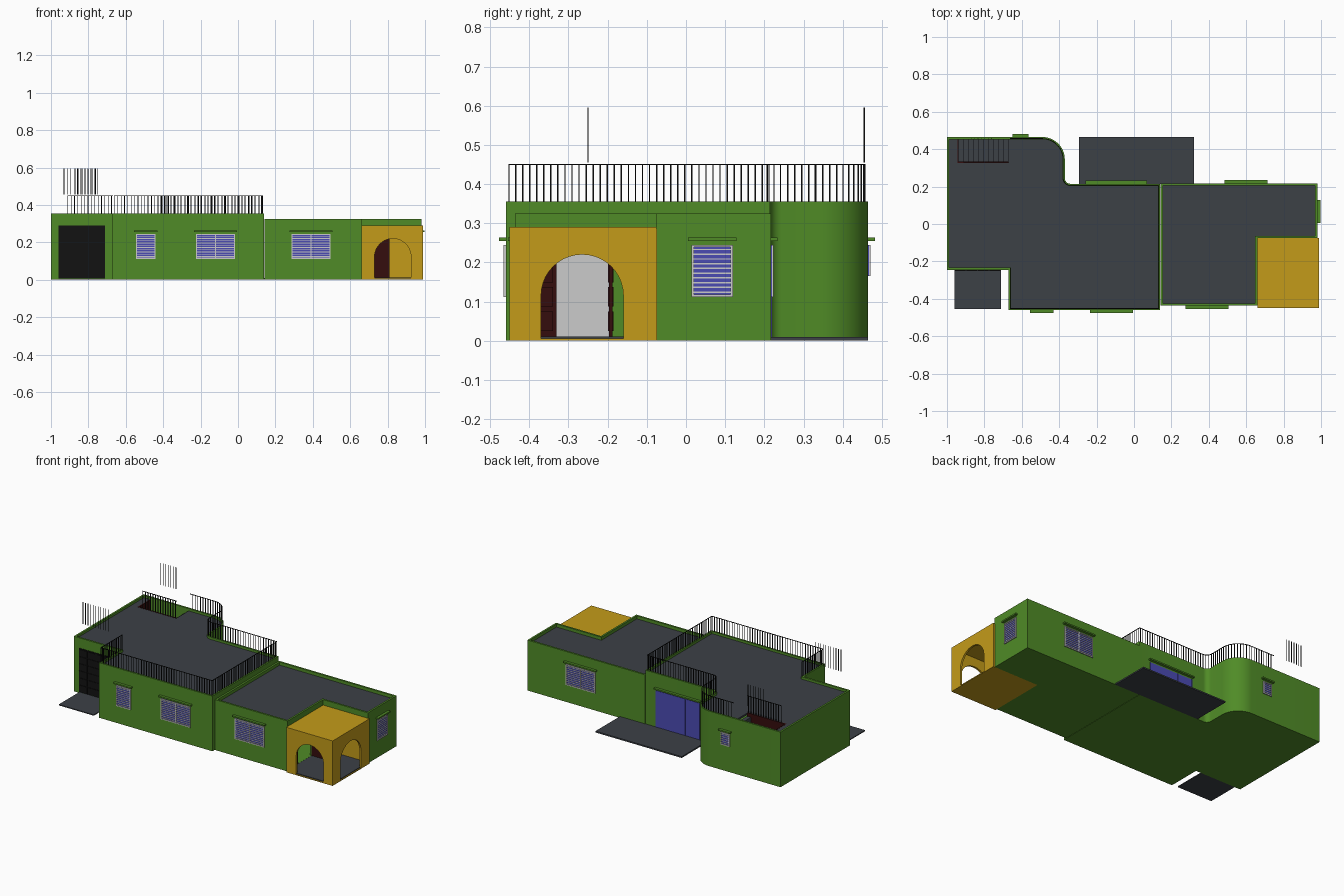
import bpy, bmesh, math
from mathutils import Matrix, Vector

if "Cube" in bpy.data.objects:
    bpy.data.objects.remove(bpy.data.objects["Cube"])


def mat(name, rgb):
    m = bpy.data.materials.new(name)
    m.diffuse_color = (*rgb, 1)
    m.use_nodes = True
    m.node_tree.nodes["Principled BSDF"].inputs["Base Color"].default_value = m.diffuse_color
    return m


GREEN = mat("green_paint", (0.08, 0.26, 0.02))
YELLOW = mat("yellow_paint", (0.55, 0.33, 0.01))
SLATE = mat("slate", (0.045, 0.052, 0.062))
GLASS = mat("blue_glass", (0.07, 0.07, 0.45))
BLACK = mat("black_iron", (0.006, 0.006, 0.006))
RED = mat("dark_red_wood", (0.035, 0.004, 0.004))


def finish(name, bm, m=None, smooth=False):
    bmesh.ops.recalc_face_normals(bm, faces=bm.faces)
    me = bpy.data.meshes.new(name)
    bm.to_mesh(me)
    bm.free()
    ob = bpy.data.objects.new(name, me)
    bpy.context.collection.objects.link(ob)
    if m:
        me.materials.append(m)
    if smooth:
        bpy.ops.object.select_all(action='DESELECT')
        ob.select_set(True)
        bpy.context.view_layer.objects.active = ob
        bpy.ops.object.shade_smooth_by_angle()
    return ob


def boxes(name, spans, m=None, mx=Matrix()):
    bm = bmesh.new()
    for x0, x1, y0, y1, z0, z1 in spans:
        t = Matrix.Translation(((x0 + x1) / 2, (y0 + y1) / 2, (z0 + z1) / 2))
        s = Matrix.Diagonal((x1 - x0, y1 - y0, z1 - z0, 1))
        bmesh.ops.create_cube(bm, size=1, matrix=mx @ t @ s)
    return finish(name, bm, m)


def prism(name, pts, depth, m, mx=Matrix()):
    bm = bmesh.new()
    f = bm.faces.new([bm.verts.new((x, y, 0)) for x, y in pts])
    r = bmesh.ops.extrude_face_region(bm, geom=[f])
    bmesh.ops.translate(bm, vec=(0, 0, depth),
                        verts=[v for v in r["geom"] if isinstance(v, bmesh.types.BMVert)])
    bm.transform(mx)
    return finish(name, bm, m)


def offset(pts, d):
    # inward offset of a counter-clockwise outline
    out = []
    for i, p in enumerate(pts):
        p, a, b = Vector(p), Vector(pts[i - 1]), Vector(pts[(i + 1) % len(pts)])
        u, v = (p - a).normalized(), (b - p).normalized()
        n, k = Vector((-u.y, u.x)), Vector((-v.y, v.x))
        out.append(tuple(p + (n + k) * d / (1 + n.dot(k))))
    return out


def ring_wall(name, pts, h, t, m):
    bm = bmesh.new()
    loops = [[bm.verts.new((x, y, z)) for x, y in q]
             for q, z in ((pts, 0), (pts, h), (offset(pts, t), h), (offset(pts, t), 0))]
    n = len(pts)
    for a, b in zip(loops, loops[1:] + loops[:1]):
        for i in range(n):
            bm.faces.new((a[i], a[(i + 1) % n], b[(i + 1) % n], b[i]))
    return finish(name, bm, m, True)


def arc(cx, cy, r, a0, a1, n):
    return [(cx + r * math.cos(math.radians(a0 + (a1 - a0) * i / n)),
             cy + r * math.sin(math.radians(a0 + (a1 - a0) * i / n))) for i in range(n + 1)]


def up(z):
    return Matrix.Translation((0, 0, z))


# Main block and lower wing
curve = arc(-0.34, 0.245, 0.03, 270, 180, 6) + arc(-0.49, 0.345, 0.12, 0, 90, 16)
front = [(-1, -0.245), (-0.67, -0.245), (-0.67, -0.46), (0.14, -0.46), (0.14, 0.215)]
main = front + curve + [(-1, 0.465)]
wing = [(0.142, -0.437), (0.66, -0.437), (0.66, -0.075), (0.98, -0.075), (0.98, 0.217), (0.142, 0.217)]
ring_wall("main_walls", main, 0.355, 0.012, GREEN)
wing_walls = ring_wall("wing_walls", wing, 0.325, 0.012, GREEN)
prism("main_floor", offset(main, 0.003), 0.008, GREEN)
prism("wing_floor", offset(wing, 0.003), 0.008, GREEN)
roof = offset(main, 0.005)
roof[-1:] = [(-0.67, 0.46), (-0.67, 0.33), (-0.94, 0.33), (-0.94, 0.46), roof[-1]]
prism("main_roof", roof, 0.012, SLATE, up(0.328))
prism("wing_roof", offset(wing, 0.005), 0.012, SLATE, up(0.293))

# Stairwell going down from the roof
boxes("stairs", [(-0.94 + 0.027 * i, -0.913 + 0.027 * i, 0.335, 0.455, 0.008, 0.032 * (i + 1))
                 for i in range(10)], SLATE)
boxes("stairwell_wall", [(-0.94, -0.67, 0.325, 0.333, 0.008, 0.341),
                         (-0.945, -0.938, 0.325, 0.455, 0.008, 0.341)], RED)

# Entrance opening, interior partition and door leaves
cut = boxes("door_cutter", [(0.63, 0.68, -0.40, -0.19, 0.01, 0.22)])
cut.hide_render = True
cut.hide_viewport = True
mod = wing_walls.modifiers.new("doorway", 'BOOLEAN')
mod.object = cut
mod.solver = 'EXACT'
boxes("interior_partition", [(0.16, 0.17, -0.42, 0.2, 0.008, 0.29)])
boxes("open_door", [(0.66, 0.81, -0.196, -0.188, 0.01, 0.22)] +
      [(0.675 + 0.065 * i, 0.73 + 0.065 * i, -0.199, -0.185, 0.025 + 0.062 * j, 0.075 + 0.062 * j)
       for i in range(2) for j in range(3)], RED)
boxes("fixed_door", [(0.652, 0.66, -0.40, -0.33, 0.01, 0.22)] +
      [(0.65, 0.664, -0.39, -0.34, 0.025 + 0.062 * j, 0.075 + 0.062 * j) for j in range(3)], RED)


# Porch with two arched sides
def arch_panel(name, width, a, b, mx):
    r = (b - a) / 2
    pts = [(0, 0), (a, 0)] + arc((a + b) / 2, 0.22 - r, r, 180, 0, 20) + [(b, 0), (width, 0), (width, 0.285), (0, 0.285)]
    prism(name, pts, 0.012, YELLOW, mx)


stand = Matrix.Rotation(math.radians(90), 4, 'X')
turn = Matrix.Rotation(math.radians(90), 4, 'Z')
arch_panel("porch_front_arch", 0.33, 0.07, 0.265, Matrix.Translation((0.66, -0.438, 0)) @ stand)
arch_panel("porch_side_arch", 0.375, 0.08, 0.29, Matrix.Translation((0.978, -0.45, 0)) @ turn @ stand)
boxes("porch_roof", [(0.66, 0.99, -0.45, -0.075, 0.278, 0.29)], YELLOW)
boxes("porch_back_wall", [(0.66, 0.99, -0.084, -0.074, 0, 0.285)], YELLOW)
boxes("porch_base", [(0.66, 0.99, -0.45, -0.075, 0, 0.006)], YELLOW)
boxes("porch_floor", [(0.662, 0.985, -0.445, -0.08, 0.006, 0.011)], SLATE)


# Windows: local -y faces outwards
def window(name, x, y, turn_deg, w, z0, z1, panes, bars=True):
    mx = Matrix.Translation((x, y, 0)) @ Matrix.Rotation(math.radians(turn_deg), 4, 'Z')
    h, f = w / 2, 0.006
    boxes(name + "_glass", [(-h, h, -0.002, 0.004, z0, z1)], GLASS, mx)
    parts = [(-h, h, -0.006, 0.004, z, z + f) for z in (z0, z1 - f)]
    if bars:
        n = round((z1 - z0) / 0.0125)
        parts += [(-h, h, -0.005, -0.001, z0 + (z1 - z0) * i / n - 0.0018, z0 + (z1 - z0) * i / n + 0.0018)
                  for i in range(1, n)]
        for i in range(panes + 1):
            c = -h + f / 2 + (w - f) * i / panes
            parts.append((c - f / 2, c + f / 2, -0.006, 0.004, z0, z1))
        boxes(name + "_frame", parts, None, mx)
    else:
        boxes(name + "_frame", [(c - 0.002, c + 0.002, -0.005, 0.004, z0, z1)
                                for c in [-h + w * i / panes for i in range(panes + 1)]], GLASS, mx)
    boxes(name + "_lintel", [(-h - 0.01, h + 0.01, -0.017, 0.004, z1 + 0.01, z1 + 0.019)], GREEN, mx)


window("front_small_window", -0.493, -0.46, 0, 0.105, 0.112, 0.245, 1)
window("front_wide_window", -0.12, -0.46, 0, 0.21, 0.112, 0.245, 2)
window("wing_front_window", 0.39, -0.437, 0, 0.21, 0.112, 0.245, 2)
window("side_window", 0.98, 0.067, 90, 0.105, 0.112, 0.245, 1)
window("wing_back_window", 0.598, 0.217, 180, 0.21, 0.112, 0.245, 2)
window("back_small_window", -0.607, 0.465, 180, 0.065, 0.165, 0.245, 1)
window("patio_door", -0.095, 0.215, 180, 0.31, 0.01, 0.245, 3, False)

# Garage door, driveway and patio
boxes("garage_door", [(-0.96, -0.71, -0.248, -0.24, 0.008, 0.29)] +
      [(-0.957 + 0.0615 * i, -0.9 + 0.0615 * i, -0.251, -0.24, 0.012 + 0.046 * j, 0.054 + 0.046 * j)
       for i in range(4) for j in range(6)], BLACK)
boxes("driveway", [(-0.96, -0.71, -0.455, -0.245, 0, 0.006)], SLATE)
boxes("patio", [(-0.295, 0.32, 0.215, 0.465, 0, 0.009)], SLATE)


# Roof railing
def railing(name, path, z0, z1, rail=True, step=0.018, r=0.0017):
    bm = bmesh.new()

    def bar(c, size, ang=0):
        bmesh.ops.create_cube(bm, size=1, matrix=Matrix.Translation(c) @ Matrix.Rotation(ang, 4, 'Z') @
                              Matrix.Diagonal((*size, 1)))
    carry = 0
    for a, b in zip(path, path[1:]):
        a, b = Vector(a), Vector(b)
        d = b - a
        if rail:
            m = (a + b) / 2
            bar((m.x, m.y, z1), (d.length + 2 * r, 2 * r, 2 * r), math.atan2(d.y, d.x))
        while carry <= d.length:
            p = a + d * carry / d.length
            bar((p.x, p.y, (z0 + z1) / 2), (2 * r, 2 * r, z1 - z0))
            carry += step
        carry -= d.length
    finish(name, bm, BLACK)


edge = offset(main, 0.008)
railing("roof_railing", edge[1:-1] + [(-0.66, 0.457)], 0.35, 0.45)
railing("stair_railing", [(-0.91, 0.33), (-0.67, 0.33)], 0.34, 0.45)
railing("front_upper_bars", [(-0.93, -0.25), (-0.738, -0.25)], 0.455, 0.595, False)
railing("back_upper_bars", [(-0.87, 0.455), (-0.745, 0.455)], 0.455, 0.595, False)
